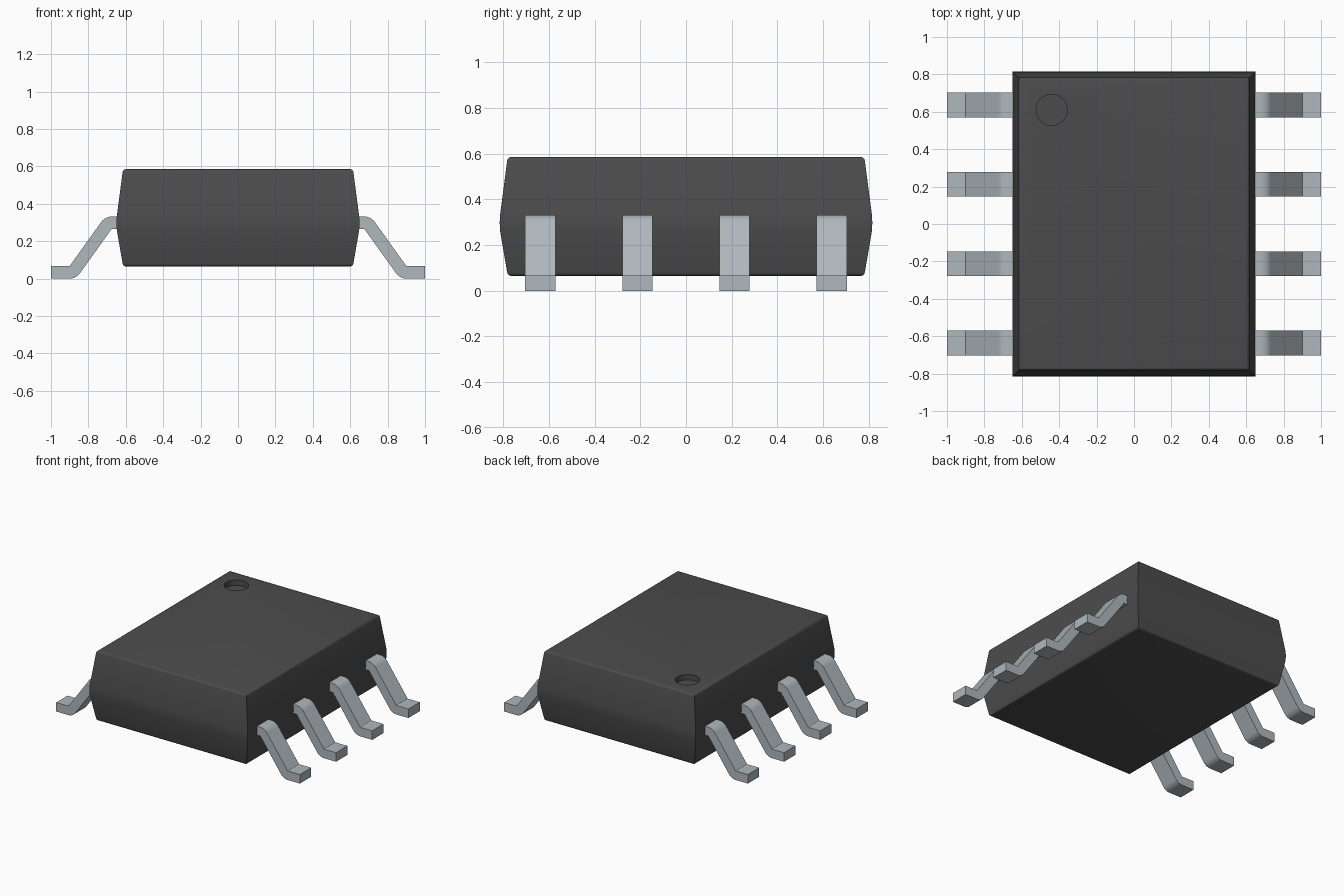
import bpy, bmesh, math

if "Cube" in bpy.data.objects:
    bpy.data.objects.remove(bpy.data.objects["Cube"], do_unlink=True)


def material(name, rgb):
    m = bpy.data.materials.new(name)
    m.use_nodes = True
    m.diffuse_color = (*rgb, 1)
    bsdf = m.node_tree.nodes["Principled BSDF"]
    bsdf.inputs["Base Color"].default_value = (*rgb, 1)
    bsdf.inputs["Roughness"].default_value = 0.5
    return m


def finish(bm, name, mat, angle):
    bmesh.ops.recalc_face_normals(bm, faces=bm.faces)
    mesh = bpy.data.meshes.new(name)
    bm.to_mesh(mesh)
    bm.free()
    mesh.materials.append(mat)
    ob = bpy.data.objects.new(name, mesh)
    bpy.context.collection.objects.link(ob)
    bpy.ops.object.select_all(action='DESELECT')
    ob.select_set(True)
    bpy.context.view_layer.objects.active = ob
    bpy.ops.object.shade_smooth_by_angle(angle=math.radians(angle))
    return ob


def bridge(bm, a, b):
    n = len(a)
    for i in range(n):
        j = (i + 1) % n
        bm.faces.new((a[i], a[j], b[j], b[i]))


def loop_edges(bm, ring):
    return [bm.edges.get((v, ring[(i + 1) % len(ring)])) or
            bm.edges.new((v, ring[(i + 1) % len(ring)])) for i, v in enumerate(ring)]


plastic = material("dark grey plastic", (0.073, 0.073, 0.073))
metal = material("light grey metal", (0.43, 0.48, 0.51))

# Body: stacked rectangles, bulging at mid height, with rounded rims
HALF_X, HALF_Y, TOP = 0.65, 0.815, 0.585
LEVELS = [(0.065, 0.050), (0.067, 0.042), (0.072, 0.036), (0.080, 0.033),
          (0.260, 0.002), (0.297, 0.0), (0.333, 0.002),
          (0.570, 0.033), (0.578, 0.036), (0.583, 0.042), (TOP, 0.050)]
bm = bmesh.new()
rings = [[bm.verts.new((sx * (HALF_X - inset), sy * (HALF_Y - inset), z))
          for sx, sy in ((-1, -1), (1, -1), (1, 1), (-1, 1))] for z, inset in LEVELS]
for a, b in zip(rings, rings[1:]):
    bridge(bm, a, b)
bm.faces.new(rings[0])

# Round marker dimple sunk into the top face
SIDES, RADIUS, DEPTH = 40, 0.083, 0.04
rim, floor = ([bm.verts.new((-0.44 + RADIUS * math.cos(math.tau * i / SIDES),
                             0.61 + RADIUS * math.sin(math.tau * i / SIDES), z))
               for i in range(SIDES)] for z in (TOP, TOP - DEPTH))
bridge(bm, rim, floor)
bm.faces.new(floor)
bmesh.ops.triangle_fill(bm, use_beauty=True, use_dissolve=False,
                        edges=loop_edges(bm, rings[-1]) + loop_edges(bm, rim))
finish(bm, "body", plastic, 35)

# Lead: bent strip, described by a centre line with two rounded bends
THICK, WIDTH, BEND = 0.067, 0.133, 0.036
HIGH, LOW = (0.693, 0.2985), (0.883, THICK / 2)
SLOPE = math.atan2(HIGH[1] - LOW[1], LOW[0] - HIGH[0])
TANGENT = BEND * math.tan(SLOPE / 2)


def lead_outline():
    upper, lower = [(0.60, HIGH[1] + THICK / 2)], [(0.60, HIGH[1] - THICK / 2)]
    steps = 8
    for corner, sign in ((HIGH, 1), (LOW, -1)):
        # arc centre sits below the high bend and above the low bend
        cx = corner[0] - sign * TANGENT if sign > 0 else corner[0] + TANGENT
        cz = corner[1] - sign * BEND
        for k in range(steps + 1):
            t = SLOPE * (k / steps if sign > 0 else 1 - k / steps)
            for pts, side in ((upper, 1), (lower, -1)):
                r = BEND + sign * side * THICK / 2
                pts.append((cx + sign * r * math.sin(t), cz + sign * r * math.cos(t)))
    upper.append((1.0, THICK))
    lower.append((1.0, 0.0))
    return upper, lower


def make_lead(name, side, y):
    bm = bmesh.new()
    upper, lower = lead_outline()
    sections = []
    for (ux, uz), (lx, lz) in zip(upper, lower):
        sections.append([bm.verts.new((side * x, y + w * WIDTH / 2, z))
                         for x, z, w in ((ux, uz, -1), (ux, uz, 1), (lx, lz, 1), (lx, lz, -1))])
    for a, b in zip(sections, sections[1:]):
        bridge(bm, a, b)
    bm.faces.new(sections[0])
    bm.faces.new(sections[-1])
    finish(bm, name, metal, 30)


for side, label in ((1, "left"), (-1, "right")):
    for i in range(4):
        make_lead(f"{label}_lead_{i + 1}", side, (i - 1.5) * 0.4245)
